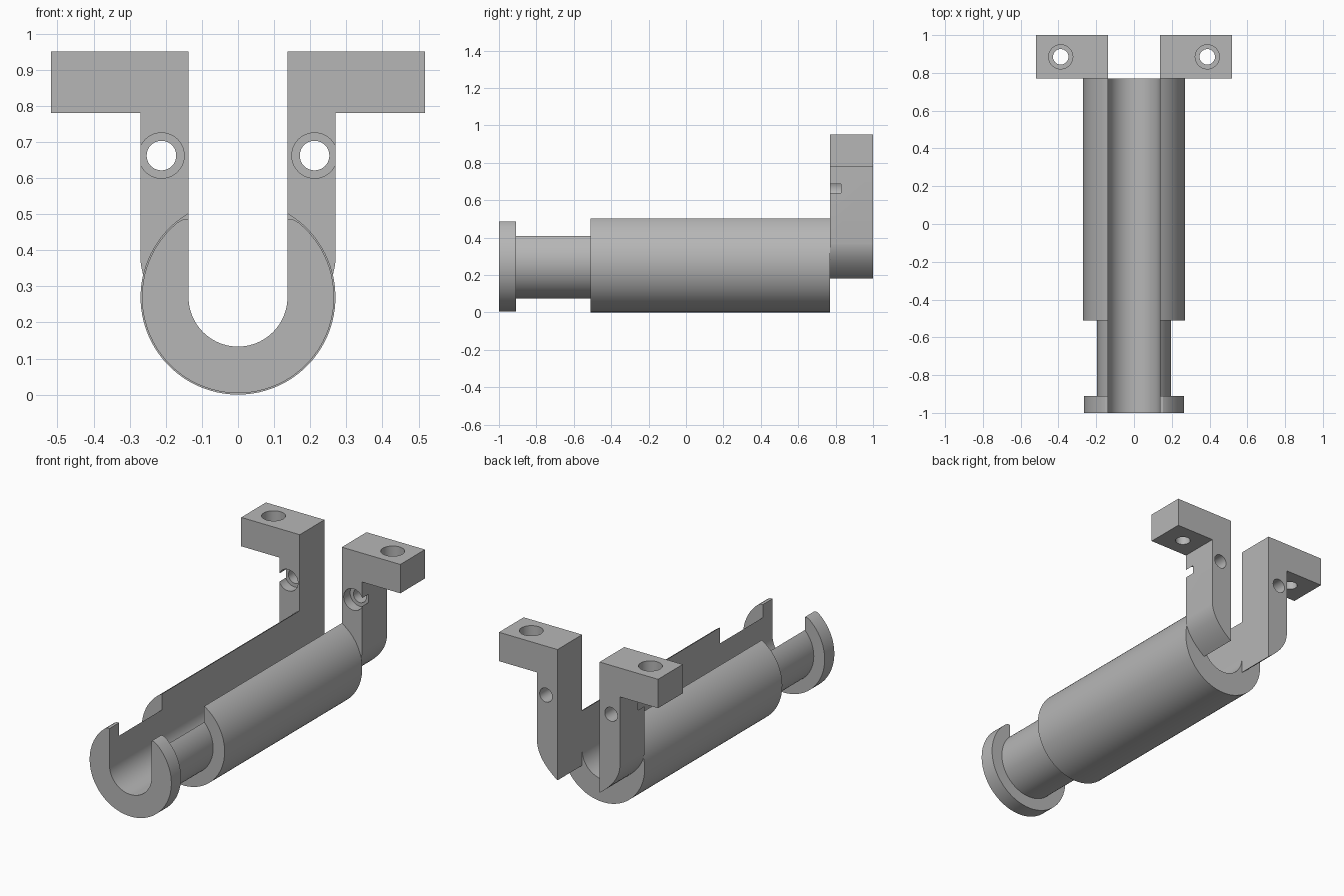
import bpy, bmesh, math

if "Cube" in bpy.data.objects:
    bpy.data.objects.remove(bpy.data.objects["Cube"])

grey = bpy.data.materials.new("matte_grey")
grey.diffuse_color = (0.47, 0.47, 0.47, 1)
grey.use_nodes = True
grey.node_tree.nodes["Principled BSDF"].inputs["Base Color"].default_value = grey.diffuse_color

HALF = 0.137      # half width of the open channel
CZ = 0.27         # height of the trough axis


def extrude_profile(name, points, y0, y1):
    """Extrude an (x, z) outline along y."""
    bm = bmesh.new()
    face = bm.faces.new([bm.verts.new((x, y0, z)) for x, z in points])
    new = bmesh.ops.extrude_face_region(bm, geom=[face])["geom"]
    verts = [v for v in new if isinstance(v, bmesh.types.BMVert)]
    bmesh.ops.translate(bm, verts=verts, vec=(0, y1 - y0, 0))
    bmesh.ops.recalc_face_normals(bm, faces=bm.faces)
    mesh = bpy.data.meshes.new(name)
    bm.to_mesh(mesh)
    bm.free()
    mesh.materials.append(grey)
    obj = bpy.data.objects.new(name, mesh)
    bpy.context.collection.objects.link(obj)
    return obj


def smooth(obj):
    bpy.ops.object.select_all(action="DESELECT")
    obj.select_set(True)
    bpy.context.view_layer.objects.active = obj
    bpy.ops.object.shade_smooth_by_angle(angle=math.radians(25))


def trough(name, radius, y0, y1, top=1.0):
    """Round bar with a U-shaped channel open at the top."""
    t0 = math.acos(HALF / radius)
    sweep = math.pi + 2 * t0
    n = 72
    pts = []
    for i in range(n + 1):
        t = t0 - sweep * i / n
        pts.append((radius * math.cos(t), min(top, CZ + radius * math.sin(t))))
    for i in range(41):
        t = math.pi + math.pi * i / 40
        pts.append((HALF * math.cos(t), CZ + HALF * math.sin(t)))
    smooth(extrude_profile(name, pts, y0, y1))


def drill(obj, radius, depth, location, rotation):
    """Cut a round hole and remove the cutter."""
    bpy.ops.mesh.primitive_cylinder_add(vertices=40, radius=radius, depth=depth,
                                        location=location, rotation=rotation)
    cutter = bpy.context.object
    cutter.hide_render = True
    cutter.data.materials.append(grey)
    mod = obj.modifiers.new("hole", "BOOLEAN")
    mod.operation = "DIFFERENCE"
    mod.solver = "EXACT"
    mod.object = cutter
    bpy.context.view_layer.objects.active = obj
    bpy.ops.object.modifier_apply(modifier=mod.name)
    bpy.data.objects.remove(cutter, do_unlink=True)


# Trough: front flange, thin neck and main body
trough("front_flange", 0.266, -1.0, -0.91, top=0.485)
trough("neck", 0.195, -0.91, -0.51)
trough("main_body", 0.27, -0.51, 0.77)

# Mounting brackets at the rear, with curved feet
for side, s in (("left", -1), ("right", 1)):
    outline = [(HALF, 0.95), (0.518, 0.95), (0.518, 0.78), (0.27, 0.78)]
    for i in range(13):
        t = i / 12
        a, b, c = (1 - t) ** 2, 2 * t * (1 - t), t * t
        outline.append((a * 0.27 + b * 0.262 + c * HALF,
                        a * 0.37 + b * 0.27 + c * 0.18))
    bracket = extrude_profile(side + "_bracket",
                              [(s * x, z) for x, z in outline], 0.77, 1.0)
    # Counterbored screw holes: one through the arm, one through the leg
    quarter = (math.pi / 2, 0, 0)
    drill(bracket, 0.041, 0.5, (s * 0.388, 0.885, 0.87), (0, 0, 0))
    drill(bracket, 0.064, 0.12, (s * 0.388, 0.885, 0.95), (0, 0, 0))
    drill(bracket, 0.041, 0.5, (s * 0.212, 0.885, 0.662), quarter)
    drill(bracket, 0.063, 0.12, (s * 0.212, 0.77, 0.662), quarter)
    smooth(bracket)
